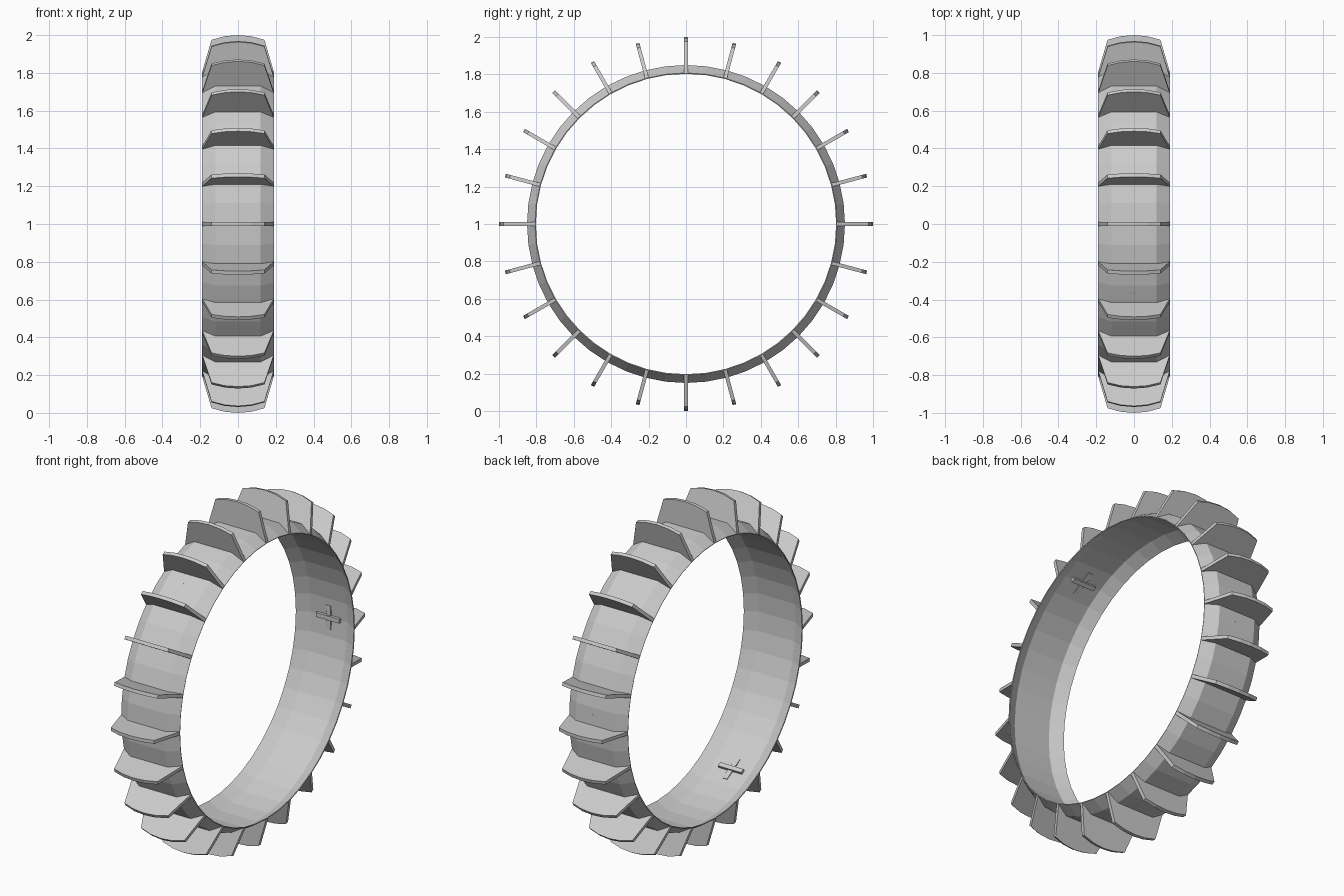
import bpy
from math import sin, cos, pi, radians
from mathutils import Matrix

if "Cube" in bpy.data.objects:
    bpy.data.objects.remove(bpy.data.objects["Cube"])

CENTRE = Matrix.Translation((0, 0, 1))


def make(name, verts, faces, matrix=None):
    mesh = bpy.data.meshes.new(name)
    mesh.from_pydata(verts, [], faces)
    if matrix:
        mesh.transform(matrix)
    mesh.update()
    obj = bpy.data.objects.new(name, mesh)
    bpy.context.collection.objects.link(obj)
    return obj


def prism(name, outline, axis_y, matrix):
    # outline in x/z, extruded symmetrically along y
    n = len(outline)
    verts = [(x, s * axis_y / 2, z) for s in (-1, 1) for x, z in outline]
    faces = [tuple(range(n)), tuple(range(2 * n - 1, n - 1, -1))]
    faces += [(i, i + n, (i + 1) % n + n, (i + 1) % n) for i in range(n)]
    return make(name, verts, faces, matrix)


def box(name, sx, sy, z0, z1, matrix):
    h = sx / 2
    return prism(name, [(-h, z0), (h, z0), (h, z1), (-h, z1)], sy, matrix)


def spin(angle):
    return CENTRE @ Matrix.Rotation(angle, 4, 'X')


# Thin rim with sloping shoulders, lathed about the x axis
profile = [(-.19, .808), (-.12, .85), (.12, .85), (.19, .808),
           (.188, .803), (.118, .843), (-.118, .843), (-.188, .803)]
N, P = 48, len(profile)
verts = [(x, r * sin(2 * pi * i / N), r * cos(2 * pi * i / N))
         for i in range(N) for x, r in profile]
faces = [(i * P + j, i * P + (j + 1) % P,
          (i + 1) % N * P + (j + 1) % P, (i + 1) % N * P + j)
         for i in range(N) for j in range(P)]
rim = make("rim", verts, faces, CENTRE)
rim.data.flip_normals()

# Radial paddles whose base follows the rim
paddle = [(-.19, .805), (-.12, .846), (.12, .846), (.19, .805),
          (.14, .975), (.07, .994), (0, 1), (-.07, .994), (-.14, .975)]
for k in range(24):
    prism(f"paddle_{k + 1}", paddle, .02, spin(radians(15 * k)))

# Three small cross marks on the inside of the rim
for k, deg in enumerate((30, 150, 270)):
    m = spin(radians(deg))
    box(f"cross_bar_{k + 1}", .15, .025, .826, .846, m)
    box(f"cross_stem_{k + 1}", .03, .14, .835, .846, m)
